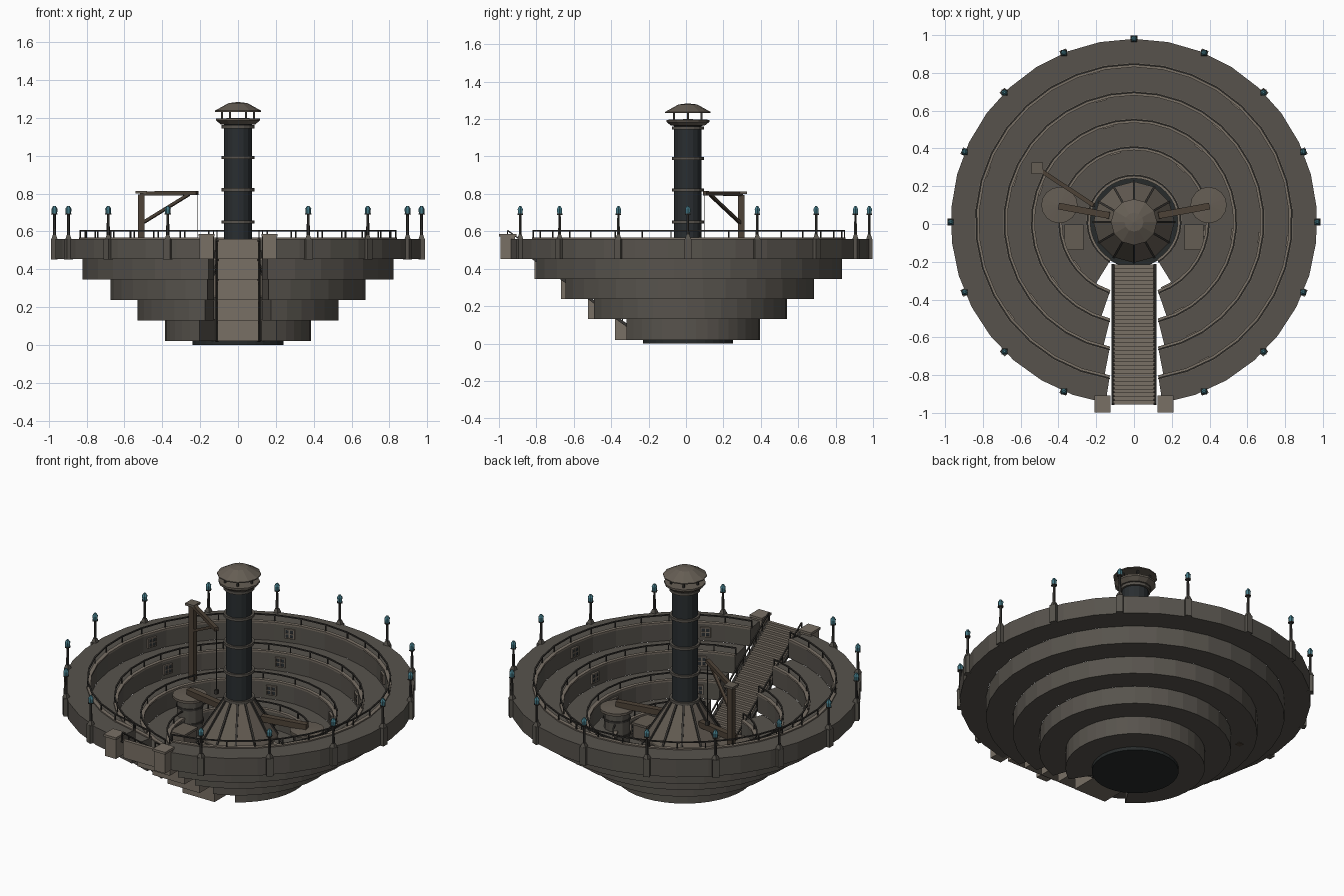
import bpy, bmesh, math
from mathutils import Vector, Matrix

if "Cube" in bpy.data.objects:
    bpy.data.objects.remove(bpy.data.objects["Cube"])

def material(name, rgb):
    m = bpy.data.materials.new(name)
    m.diffuse_color = (*rgb, 1)
    m.use_nodes = True
    m.node_tree.nodes["Principled BSDF"].inputs["Base Color"].default_value = m.diffuse_color
    return m

STONE = material("stone", (0.095, 0.086, 0.073))
PALE = material("pale_stone", (0.19, 0.16, 0.13))
DARK = material("dark_iron", (0.022, 0.027, 0.03))
RAIL = material("rail_iron", (0.04, 0.037, 0.033))
WOOD = material("wood", (0.075, 0.055, 0.038))
ROOF = material("roof", (0.13, 0.11, 0.088))
BASE = material("base", (0.02, 0.024, 0.024))
GLOW = material("lamp_glass", (0.06, 0.2, 0.25))
CY = 0.01                       # the pit axis sits slightly behind the origin
parts = {}

def part(name, mat):
    return parts.setdefault(name, (bmesh.new(), mat))[0]

def polar(r, a, z):
    return Vector((r * math.cos(a), r * math.sin(a), z))

def box(bm, c, size, rot=0.0):
    m = Matrix.Translation(c) @ Matrix.Rotation(rot, 4, 'Z') @ Matrix.Diagonal((*size, 1))
    bmesh.ops.create_cube(bm, size=1, matrix=m)

def rod(bm, p, q, r, segs=4, r2=None):
    p, q = Vector(p), Vector(q)
    d = q - p
    rot = d.to_track_quat('Z', 'Y').to_matrix().to_4x4() @ Matrix.Rotation(math.pi / segs, 4, 'Z')
    bmesh.ops.create_cone(bm, cap_ends=True, segments=segs, radius1=r, radius2=r if r2 is None else r2,
                          depth=d.length, matrix=Matrix.Translation((p + q) / 2) @ rot)

def lathe(bm, prof, segs, gap=None, c=(0, 0)):
    """Revolve a closed profile; gap is the half angle left open at the front."""
    g = gap or 0.0
    n = segs + 1 if gap else segs
    rings = []
    for i in range(n):
        a = -math.pi / 2 + g + (2 * math.pi - 2 * g) * i / segs
        rings.append([bm.verts.new(polar(r, a, z) + Vector((*c, 0))) for r, z in prof])
    k = len(prof)
    for i in range(segs):
        A, B = rings[i], rings[(i + 1) % n]
        for j in range(k):
            bm.faces.new((A[j], B[j], B[(j + 1) % k], A[(j + 1) % k]))
    if gap:
        bm.faces.new(rings[0])
        bm.faces.new(rings[-1])

def ring(bm, r0, r1, z0, z1, segs, gap=None):
    lathe(bm, [(r0, z0), (r1, z0), (r1, z1), (r0, z1)], segs, gap)

# stepped terraces with curbs, railings and wall windows
RIN = [0.235, 0.385, 0.53, 0.675, 0.825]
ROUT = [0.385, 0.53, 0.675, 0.825, 0.97]
LEVEL = [0.02, 0.13, 0.238, 0.345, 0.453, 0.56]
for i in range(5):
    r0, r1, z0, z1 = RIN[i], ROUT[i], LEVEL[i], LEVEL[i + 1]
    g = math.asin(0.13 / (r0 + 0.012))
    ring(part(f"terrace_{i+1}", STONE), r0, r1, z0, z1, 32, g)
    ring(part("terrace_curbs", PALE), r0 - 0.004, r0 + 0.018, z1 - 0.004, z1 + 0.007, 32, g)
    ring(part("railings", RAIL), r0 + 0.008, r0 + 0.016, z1 + 0.04, z1 + 0.047, 32, g)
    n = (10, 16, 16, 32, 32)[i]
    for k in range(n + 1):
        a = -math.pi / 2 + g + (2 * math.pi - 2 * g) * k / n
        box(part("railings", RAIL), polar(r0 + 0.012, a, z1 + 0.022), (0.006, 0.006, 0.046), a)
    if i == 0:
        continue
    for deg in (-63, -7, 49, 105, 161, 217):
        a, zc = math.radians(deg), (z0 + z1) / 2 + 0.002
        for s in (-1, 0, 1):
            t = Vector((-math.sin(a), math.cos(a), 0)) * 0.026 * s
            box(part("window_frames", PALE), polar(r0, a, zc) + t, (0.026, 0.007, 0.058), a)
            box(part("window_frames", PALE), polar(r0, a, zc + 0.026 * s), (0.026, 0.058, 0.006), a)
        box(part("window_panes", DARK), polar(r0, a, zc), (0.018, 0.05, 0.05), a)

# base slab
lathe(part("base_slab", BASE), [(0, 0), (0.24, 0), (0.24, 0.022), (0, 0.022)], 32)

# solid staircase through the gap, with handrails
Y0, Y1, N = -0.225, -0.965, 36
for k in range(N):
    y = Y0 + (Y1 - Y0) * (k + 0.5) / N
    top = 0.02 + 0.54 * (k + 1) / N
    low = max([LEVEL[i] for i in range(5) if RIN[i] <= -y] or [0.02])
    low = min(low, top - 0.012)
    box(part("staircase", PALE), (0, y, (top + low) / 2), (0.216, (Y0 - Y1) / N, top - low))
for s in (-1, 1):
    x = 0.111 * s
    rod(part("stair_rails", RAIL), (x, Y0, 0.075), (x, Y1, 0.605), 0.005)
    rod(part("stair_rails", RAIL), (x, Y0, 0.025), (x, Y1, 0.555), 0.011)
    for k in range(13):
        f = k / 12
        y, z = Y0 + (Y1 - Y0) * f, 0.02 + 0.53 * f
        rod(part("stair_rails", RAIL), (x, y, z), (x, y, z + 0.055), 0.004)
    # gate piers
    box(part("gate_piers", PALE), (0.166 * s, -0.963, 0.513), (0.074, 0.078, 0.12))
    box(part("gate_piers", PALE), (0.166 * s, -0.963, 0.579), (0.084, 0.092, 0.014))

# rim lamps on pilasters
for k in range(1, 16):
    a = -math.pi / 2 + k * math.pi / 8
    box(part("lamp_pilasters", STONE), polar(0.97, a, 0.506), (0.034, 0.038, 0.108), a)
    rod(part("lamp_pilasters", STONE), polar(0.97, a, 0.56), polar(0.97, a, 0.582), 0.022, 4, 0.012)
    rod(part("lamp_posts", RAIL), polar(0.97, a, 0.57), polar(0.97, a, 0.692), 0.009, 6, 0.007)
    rod(part("lamp_posts", RAIL), polar(0.97, a, 0.688), polar(0.97, a, 0.694), 0.017, 6)
    rod(part("lamp_glass", GLOW), polar(0.97, a, 0.694), polar(0.97, a, 0.72), 0.014, 6, 0.016)
    rod(part("lamp_caps", GLOW), polar(0.97, a, 0.718), polar(0.97, a, 0.735), 0.017, 6, 0.006)

# central housing: drum, ribbed conical roof
lathe(part("housing_drum", STONE), [(0, 0.02), (0.19, 0.02), (0.19, 0.26), (0, 0.26)], 12)
lathe(part("housing_roof", ROOF), [(0, 0.25), (0.215, 0.25), (0.215, 0.265), (0.08, 0.475), (0, 0.475)], 12)
for k in range(12):
    a = -math.pi / 2 + k * math.pi / 6
    rod(part("housing_ribs", RAIL), polar(0.215, a, 0.265), polar(0.08, a, 0.478), 0.008)

# chimney with bands, collar and cowl
lathe(part("chimney", DARK), [(0, 0.4), (0.074, 0.4), (0.074, 1.17), (0, 1.17)], 16)
for z in (0.485, 0.65, 0.82, 0.99, 1.153):
    ring(part("chimney_bands", STONE), 0.07, 0.086, z - 0.008, z + 0.008, 16)
lathe(part("chimney_collar", ROOF), [(0, 1.16), (0.09, 1.165), (0.115, 1.185), (0.115, 1.196), (0, 1.2)], 12)
for k in range(6):
    a = k * math.pi / 3
    rod(part("cowl_posts", RAIL), polar(0.085, a, 1.19), polar(0.085, a, 1.245), 0.007)
lathe(part("cowl_roof", ROOF), [(0, 1.232), (0.122, 1.232), (0.122, 1.238), (0.05, 1.278), (0, 1.284)], 12)

# side tanks with lids and feed ducts, and small sheds
for s in (-1, 1):
    c = (0.395 * s, 0.09)
    tank = part("tanks", STONE)
    lathe(tank, [(0, 0.13), (0.072, 0.13), (0.072, 0.35), (0, 0.35)], 12, None, c)
    for z in (0.2, 0.29):
        lathe(part("tank_hoops", RAIL), [(0.07, z), (0.077, z), (0.077, z + 0.012), (0.07, z + 0.012)], 12, None, c)
    lathe(part("tank_lids", ROOF), [(0, 0.345), (0.096, 0.345), (0.096, 0.36), (0, 0.366)], 16, None, c)
    rod(part("feed_ducts", WOOD), (0.4 * s, 0.085, 0.378), (0.13 * s, 0.035, 0.378), 0.025)
    box(part("sheds", ROOF), (0.318 * s, -0.08, 0.175), (0.09, 0.12, 0.09))
    box(part("shed_roofs", ROOF), (0.318 * s, -0.08, 0.226), (0.1, 0.134, 0.014))

# crane: mast, jib, brace and hoist rope
mx, my = -0.512, 0.285
tip = Vector((-0.215, 0.09, 0.803))
box(part("crane_mast", WOOD), (mx, my, 0.515), (0.034, 0.034, 0.56))
box(part("crane_plate", ROOF), (mx, my, 0.806), (0.06, 0.06, 0.014))
rod(part("crane_jib", WOOD), (mx, my, 0.8), tip, 0.016)
rod(part("crane_brace", WOOD), (mx, my, 0.64), (-0.26, 0.12, 0.795), 0.011)
rod(part("crane_rope", RAIL), tip, tip - Vector((0, 0, 0.37)), 0.003)
box(part("crane_hook", RAIL), tip - Vector((0, 0, 0.38)), (0.018, 0.018, 0.025))

# turn every collected part into an object
for name, (bm, mat) in parts.items():
    bmesh.ops.remove_doubles(bm, verts=bm.verts, dist=1e-6)
    bmesh.ops.recalc_face_normals(bm, faces=bm.faces)
    bmesh.ops.translate(bm, verts=bm.verts, vec=(0, CY, 0))
    me = bpy.data.meshes.new(name)
    bm.to_mesh(me)
    bm.free()
    me.materials.append(mat)
    bpy.context.collection.objects.link(bpy.data.objects.new(name, me))
